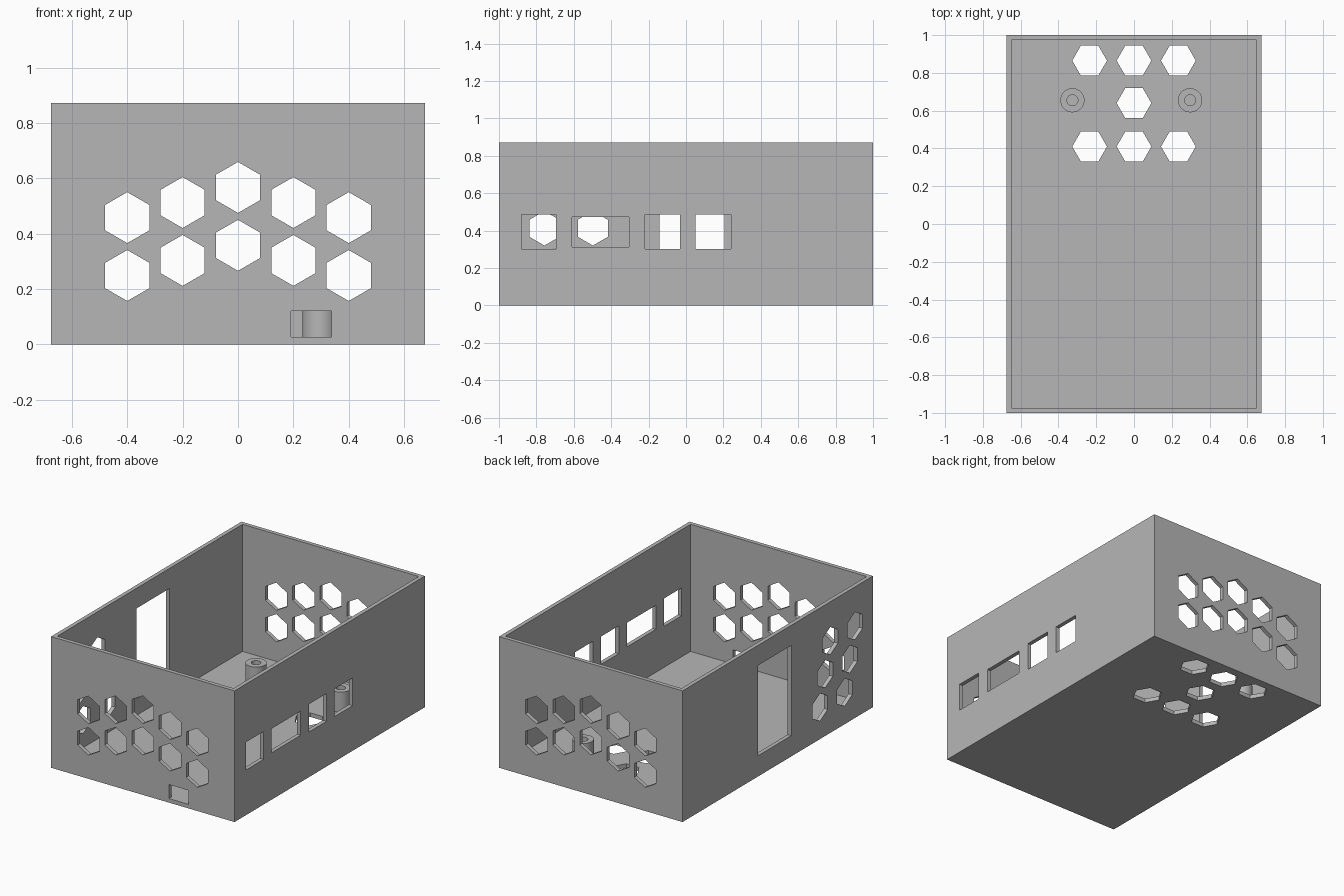
import bpy, bmesh, math
from mathutils import Matrix, Vector

if "Cube" in bpy.data.objects:
    bpy.data.objects.remove(bpy.data.objects["Cube"])

W, D, H, T = 1.35, 2.0, 0.872, 0.027   # outer size and wall thickness
HEX_R = 0.092

grey = bpy.data.materials.new("light grey")
grey.diffuse_color = (0.47, 0.47, 0.47, 1)
grey.use_nodes = True
grey.node_tree.nodes["Principled BSDF"].inputs["Base Color"].default_value = grey.diffuse_color


def add_box(bm, x0, x1, y0, y1, z0, z1):
    m = Matrix.Translation(((x0 + x1) / 2, (y0 + y1) / 2, (z0 + z1) / 2))
    bmesh.ops.create_cube(bm, size=1, matrix=m @ Matrix.Diagonal((x1 - x0, y1 - y0, z1 - z0, 1)))


def add_hex(bm, centre, axis):
    """Hexagonal prism through a wall; corners point up on walls, along x on the floor."""
    c = Vector(centre)
    ring = []
    for i in range(6):
        a = math.radians(60 * i)
        u, v = HEX_R * math.cos(a), HEX_R * math.sin(a)
        off = {'x': (0, v, u), 'y': (v, 0, u), 'z': (u, v, 0)}[axis]
        ring.append(c + Vector(off))
    n = Vector({'x': (0.06, 0, 0), 'y': (0, 0.06, 0), 'z': (0, 0, 0.06)}[axis])
    lo = [bm.verts.new(p - n) for p in ring]
    hi = [bm.verts.new(p + n) for p in ring]
    bm.faces.new(lo)
    bm.faces.new(hi)
    for i in range(6):
        j = (i + 1) % 6
        bm.faces.new((lo[i], lo[j], hi[j], hi[i]))


def make(name, bm, cutter=False):
    bmesh.ops.recalc_face_normals(bm, faces=bm.faces)
    me = bpy.data.meshes.new(name)
    bm.to_mesh(me)
    bm.free()
    me.materials.append(grey)
    ob = bpy.data.objects.new(name, me)
    bpy.context.collection.objects.link(ob)
    ob.hide_render = cutter
    if cutter:
        ob.display_type = 'WIRE'
        ob.hide_set(True)
    return ob


# Open box
bm = bmesh.new()
add_box(bm, -W / 2, W / 2, -D / 2, D / 2, 0, H)
case = make("case", bm)

bm = bmesh.new()
add_box(bm, -W / 2 + T, W / 2 - T, -D / 2 + T, D / 2 - T, T, H + 0.2)
cavity = make("cavity_cutter", bm, True)

# All openings
bm = bmesh.new()
for wall_y in (-D / 2, D / 2):                      # arched vents, front and back
    for col in range(-2, 3):
        for top_z in (0.567, 0.358):
            add_hex(bm, (0.2 * col, wall_y, top_z - 0.0545 * abs(col)), 'y')
for y in (-0.757, -0.498):                          # slanted vents, left wall
    for k in (-1, 0, 1):
        add_hex(bm, (-W / 2, y - 0.054 * k, 0.412 + 0.2 * k), 'x')
for x in (-0.235, 0, 0.235):                        # floor vents
    for y in (0.865, 0.41):
        add_hex(bm, (x, y, 0), 'z')
add_hex(bm, (0, 0.64, 0), 'z')
for y0, y1, z0, z1 in ((-0.88, -0.695, 0.30, 0.485), (-0.61, -0.305, 0.312, 0.472),
                       (-0.22, -0.032, 0.30, 0.485), (0.052, 0.24, 0.30, 0.485)):
    add_box(bm, W / 2 - 0.06, W / 2 + 0.06, y0, y1, z0, z1)   # right wall ports
add_box(bm, -W / 2 - 0.06, -W / 2 + 0.06, -0.142, 0.207, 0.138, 0.738)   # left window
add_box(bm, 0.192, 0.337, -D / 2 - 0.06, -D / 2 + 0.06, T, 0.12)         # front slot
openings = make("opening_cutter", bm, True)

for cutter in (cavity, openings):
    mod = case.modifiers.new(cutter.name, 'BOOLEAN')
    mod.operation = 'DIFFERENCE'
    mod.solver = 'EXACT'
    mod.object = cutter

# Hollow screw posts, lathed from a short profile
N = 32
profile = ((0.064, T - 0.002), (0.064, 0.16), (0.029, 0.16), (0.029, T + 0.001))
for name, px in (("left_screw_post", -0.326), ("right_screw_post", 0.297)):
    bm = bmesh.new()
    rings = [[bm.verts.new((px + r * math.cos(2 * math.pi * i / N),
                            0.655 + r * math.sin(2 * math.pi * i / N), z))
              for i in range(N)] for r, z in profile]
    for a, b in zip(rings, rings[1:]):
        for i in range(N):
            j = (i + 1) % N
            bm.faces.new((a[i], a[j], b[j], b[i]))
    bm.faces.new(rings[-1])
    bm.faces.new(rings[0])
    post = make(name, bm)
    bpy.ops.object.select_all(action='DESELECT')
    post.select_set(True)
    bpy.context.view_layer.objects.active = post
    bpy.ops.object.shade_smooth_by_angle(angle=math.radians(30))
